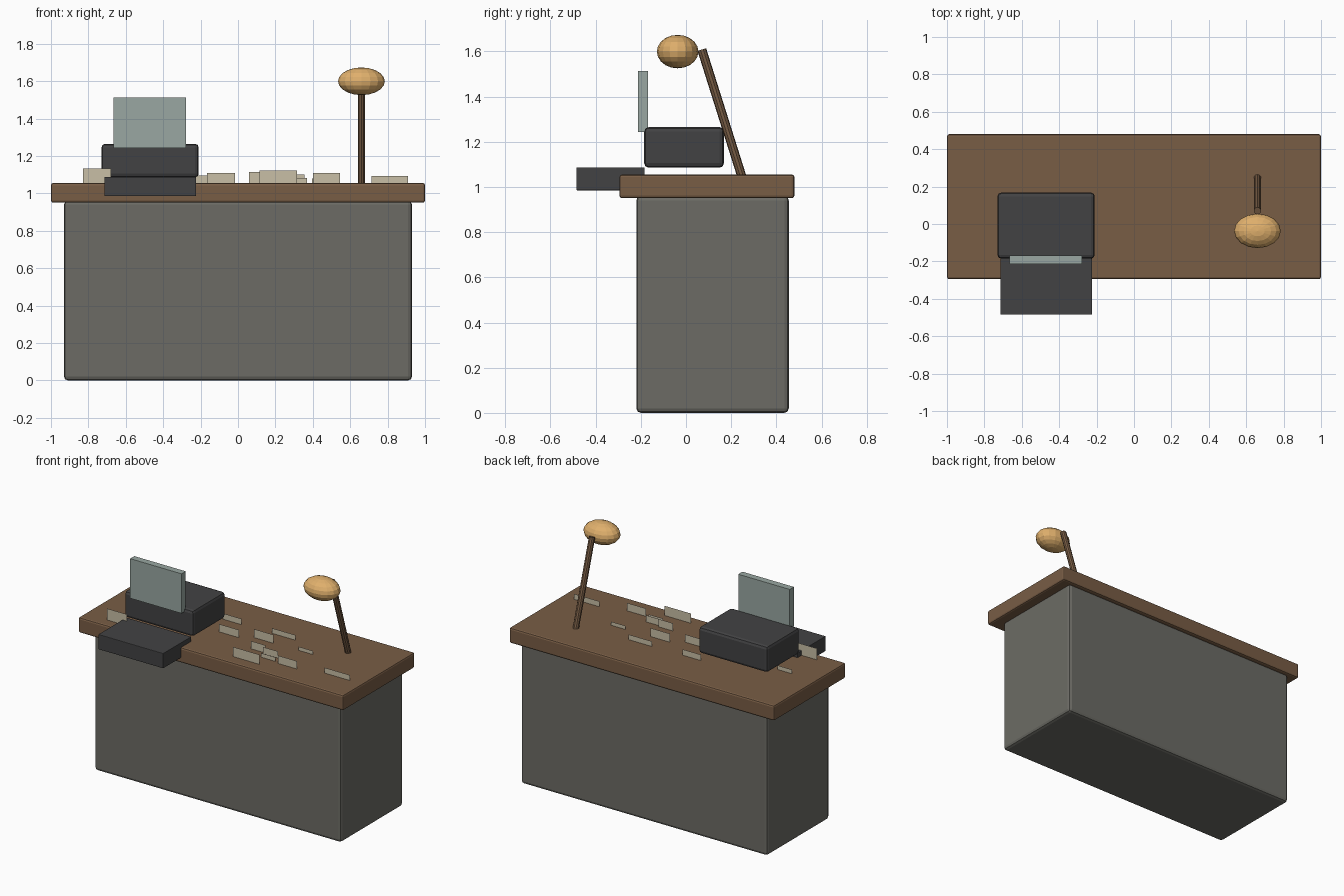
import bpy
import bmesh
from mathutils import Vector

if "Cube" in bpy.data.objects:
    bpy.data.objects.remove(bpy.data.objects["Cube"])


def material(name, rgb):
    mat = bpy.data.materials.new(name)
    mat.use_nodes = True
    mat.diffuse_color = (*rgb, 1)
    mat.node_tree.nodes["Principled BSDF"].inputs["Base Color"].default_value = (*rgb, 1)
    return mat


wood = material("brown wood", (0.19, 0.11, 0.06))
stone = material("warm grey", (0.15, 0.148, 0.13))
black = material("charcoal", (0.055, 0.055, 0.057))
glass = material("pale green glass", (0.32, 0.39, 0.36))
amber = material("amber", (0.74, 0.43, 0.15))
paper = material("cream paper", (0.58, 0.52, 0.38))


def finish(bm, name, mat):
    mesh = bpy.data.meshes.new(name)
    bm.to_mesh(mesh)
    bm.free()
    mesh.materials.append(mat)
    obj = bpy.data.objects.new(name, mesh)
    bpy.context.collection.objects.link(obj)
    return obj


def box(name, low, high, mat, bevel=0):
    low, high = Vector(low), Vector(high)
    bm = bmesh.new()
    bmesh.ops.create_cube(bm, size=1)
    bmesh.ops.scale(bm, vec=high - low, verts=bm.verts)
    bmesh.ops.translate(bm, vec=(low + high) / 2, verts=bm.verts)
    obj = finish(bm, name, mat)
    if bevel:
        mod = obj.modifiers.new("rounded edges", "BEVEL")
        mod.width = bevel
        mod.segments = 2
    return obj


# Counter
box("counter_base", (-0.93, -0.22, 0), (0.93, 0.455, 0.96), stone, 0.02)
box("counter_top", (-1, -0.295, 0.95), (1, 0.48, 1.055), wood, 0.012)

# Cash register
box("register_body", (-0.73, -0.185, 1.085), (-0.21, 0.168, 1.265), black, 0.02)
box("register_drawer", (-0.715, -0.485, 0.985), (-0.225, -0.183, 1.087), black, 0.003)
box("register_display", (-0.665, -0.213, 1.243), (-0.277, -0.168, 1.513), glass)

# Lamp: leaning stem and flattened globe
foot, tip = Vector((0.66, 0.249, 1.04)), Vector((0.66, 0.07, 1.608))
lean = tip - foot
bm = bmesh.new()
bmesh.ops.create_cone(bm, cap_ends=True, segments=10, radius1=0.02,
                      radius2=0.02, depth=lean.length)
stem = finish(bm, "lamp_stem", wood)
stem.location = (foot + tip) / 2
stem.rotation_euler = lean.to_track_quat("Z", "Y").to_euler()

bm = bmesh.new()
bmesh.ops.create_uvsphere(bm, u_segments=16, v_segments=10, radius=1)
globe = finish(bm, "lamp_globe", amber)
globe.scale = (0.125, 0.092, 0.074)
globe.location = (0.66, -0.037, 1.599)

# Upright paper slips: left edge, right edge, depth, top height
slips = [
    (-0.83, -0.68, -0.225, 1.133), (-0.82, -0.71, 0.03, 1.083),
    (-0.165, -0.015, 0.03, 1.108), (-0.25, -0.11, 0.195, 1.095),
    (0.06, 0.21, 0.085, 1.113), (0.115, 0.295, 0.2, 1.09),
    (0.115, 0.315, -0.217, 1.121), (0.14, 0.25, -0.06, 1.108),
    (0.24, 0.355, -0.075, 1.1), (0.26, 0.37, -0.125, 1.083),
    (0.4, 0.545, -0.14, 1.109), (0.395, 0.505, 0.09, 1.08),
    (0.715, 0.91, -0.09, 1.092),
]
for i, (x0, x1, y, top) in enumerate(slips):
    bm = bmesh.new()
    corners = [(x0, y, 1.05), (x1, y, 1.05), (x1, y, top), (x0, y, top)]
    bm.faces.new([bm.verts.new(c) for c in corners])
    finish(bm, f"paper_slip_{i + 1}", paper)
